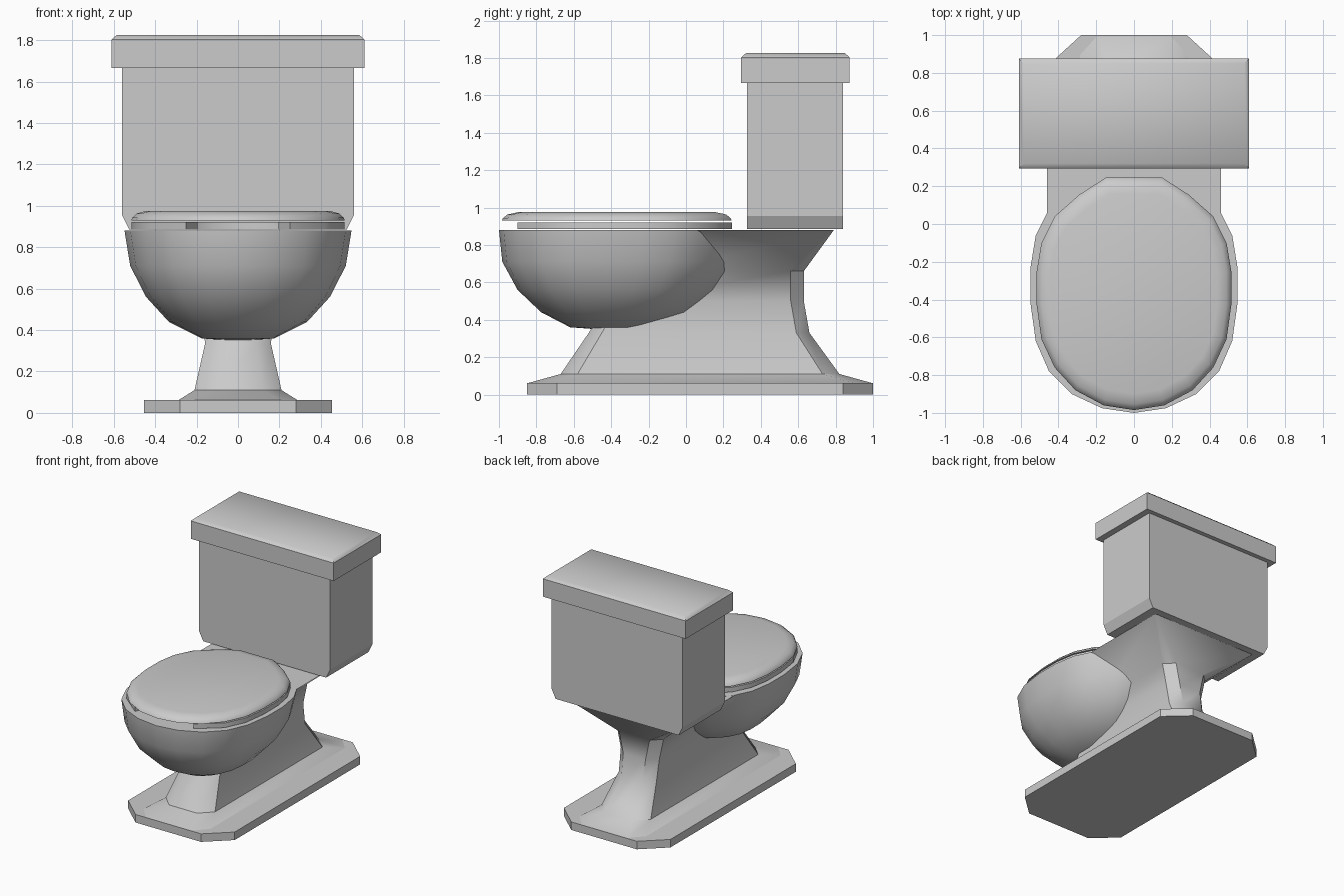
import bpy, bmesh, math

if "Cube" in bpy.data.objects:
    bpy.data.objects.remove(bpy.data.objects["Cube"])


def finish(name, bm, angle):
    bmesh.ops.remove_doubles(bm, verts=bm.verts, dist=1e-5)
    bmesh.ops.recalc_face_normals(bm, faces=bm.faces)
    me = bpy.data.meshes.new(name)
    bm.to_mesh(me)
    bm.free()
    ob = bpy.data.objects.new(name, me)
    bpy.context.collection.objects.link(ob)
    bpy.ops.object.select_all(action='DESELECT')
    bpy.context.view_layer.objects.active = ob
    ob.select_set(True)
    bpy.ops.object.shade_smooth_by_angle(angle=math.radians(angle))
    return ob


def loft(name, rings, angle=35, closed=False):
    """Skin a stack of equal-sized rings; cap the ends, or join last to first."""
    bm = bmesh.new()
    vs = [[bm.verts.new(p) for p in r] for r in rings]
    pairs = list(zip(vs, vs[1:])) + ([(vs[-1], vs[0])] if closed else [])
    for a, b in pairs:
        for i in range(len(a)):
            j = (i + 1) % len(a)
            bm.faces.new((a[i], a[j], b[j], b[i]))
    if not closed:
        bm.faces.new(vs[0])
        bm.faces.new(vs[-1])
    return finish(name, bm, angle)


def mirror(half):
    return half + [(-x, y) for x, y in reversed(half) if x > 1e-6]


def scaled(outline, s, z, cy, ny=None):
    ny = cy if ny is None else ny
    return [(x * s, ny + (y - cy) * s, z) for x, y in outline]


def octagon(x, y0, y1, z, cx, cy):
    half = [(x - cx, y0), (x, y0 + cy), (x, y1 - cy), (x - cx, y1)]
    return [(px, py, z) for px, py in mirror(half)]


# Floor plinth with clipped corners
loft("plinth", [octagon(0.455, -0.85, 1.0, z, 0.175, 0.16) for z in (0, 0.062)])

# Flared pedestal: half width, front, back, height, corner cuts
sections = [(0.29, -0.85, 1.0, 0.06, 0.09, 0.10),
            (0.21, -0.67, 0.82, 0.11, 0.09, 0.09),
            (0.16, -0.52, 0.66, 0.33, 0.07, 0.07),
            (0.165, -0.42, 0.63, 0.50, 0.07, 0.07),
            (0.20, -0.20, 0.63, 0.66, 0.07, 0.07),
            (0.46, 0.05, 0.79, 0.879, 0.01, 0.01)]
loft("pedestal", [octagon(*s) for s in sections], 40)

# Egg-shaped bowl, hollow, with a flat rim
bowl_half = [(0, -1.0), (0.17, -0.975), (0.33, -0.90), (0.45, -0.78),
             (0.52, -0.62), (0.548, -0.42), (0.548, -0.23), (0.52, -0.06),
             (0.45, 0.08), (0.32, 0.21), (0.19, 0.31)]
egg = mirror(bowl_half)
profile = [(0.02, 0.345, -0.41), (0.32, 0.36, -0.41), (0.61, 0.44, -0.375),
           (0.81, 0.56, -0.37), (0.95, 0.71, -0.36), (1.0, 0.88, -0.345),
           (0.78, 0.88, -0.345), (0.72, 0.71, -0.36), (0.55, 0.56, -0.37),
           (0.25, 0.47, -0.39)]
loft("bowl", [scaled(egg, s, z, -0.345, ny) for s, z, ny in profile], 35)

# Closed lid with a rounded-over edge
lid_half = [(0, -0.985), (0.16, -0.96), (0.31, -0.88), (0.42, -0.76),
            (0.49, -0.61), (0.515, -0.43), (0.515, -0.25), (0.49, -0.10),
            (0.42, 0.04), (0.29, 0.155), (0.15, 0.245)]
lid = mirror(lid_half)
loft("lid", [scaled(lid, s, z, -0.37) for s, z in
             ((1.0, 0.93), (0.99, 0.943), (0.95, 0.963), (0.86, 0.975))], 50)

# Seat with an open front
outer = [(0.25, -0.90)] + lid_half[3:]
outer = outer + [(-x, y) for x, y in reversed(outer)]
path = []
for x, y in outer:
    ix, iy = x * 0.78, -0.35 + (y + 0.35) * 0.78
    path.append([(x, y, 0.885), (x, y, 0.921), (ix, iy, 0.921), (ix, iy, 0.885)])
loft("seat", path)

# Tank with clipped lower side edges
tank_half = [(0.525, 0.885), (0.56, 0.955), (0.56, 1.67)]
loft("tank", [[(x, y, z) for x, z in mirror(tank_half)] for y in (0.325, 0.84)], 25)

# Tank cover with a softened top edge
cover = [(0.61, 0.295), (0.61, 0.875), (-0.61, 0.875), (-0.61, 0.295)]
rings = [[(x, y, z) for x, y in cover] for z in (1.665, 1.803)]
rings.append([(x - math.copysign(0.025, x), y + (0.025 if y < 0.5 else -0.025), 1.825)
              for x, y in cover])
loft("tank_cover", rings, 48)
